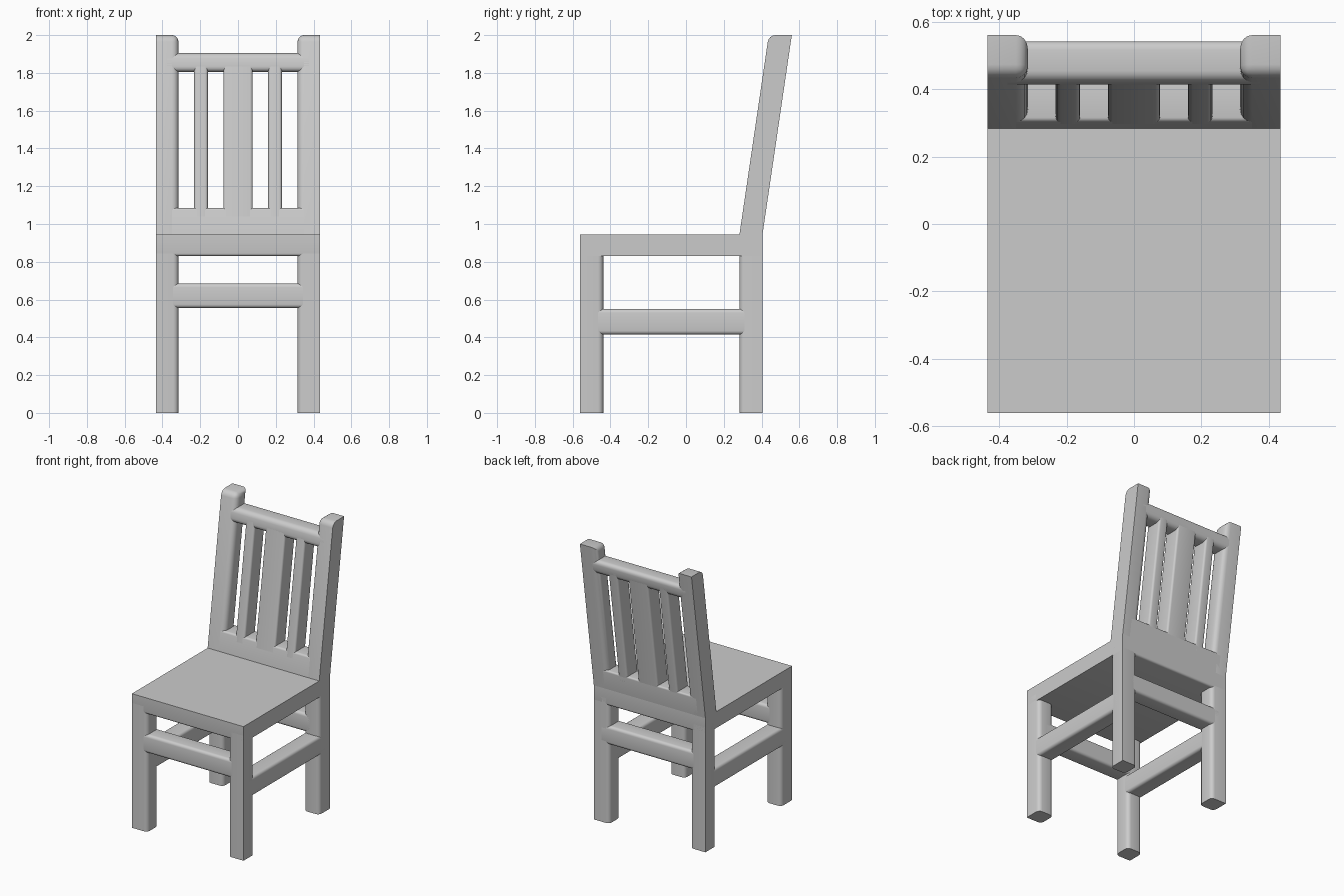
import bpy, bmesh

if "Cube" in bpy.data.objects:
    bpy.data.objects.remove(bpy.data.objects["Cube"])

W, IN = 0.435, 0.315          # outer and inner x of the legs
YF, YB, T = -0.56, 0.405, 0.122  # front, back, leg depth
SEAT = 0.945
LEAN = 0.147                  # backward slope of the backrest


def block(name, x, y, z, round_edge=None, r=0.02, mirror=False, lean=False):
    """Box from axis ranges; round_edge(midpoint, direction) picks softened edges."""
    bm = bmesh.new()
    bmesh.ops.create_cube(bm, size=1)
    for v in bm.verts:
        v.co = [a[0] if c < 0 else a[1] for a, c in zip((x, y, z), v.co)]
    if round_edge:
        picked = []
        for e in bm.edges:
            a, b = e.verts[0].co, e.verts[1].co
            d = b - a
            axis = max(range(3), key=lambda i: abs(d[i]))
            if round_edge((a + b) / 2, axis):
                picked.append(e)
        bmesh.ops.bevel(bm, geom=picked, offset=r, segments=4, profile=0.5,
                        affect='EDGES', clamp_overlap=True)
    if lean:
        for v in bm.verts:
            v.co.y += (v.co.z - SEAT) * LEAN
    me = bpy.data.meshes.new(name)
    bm.to_mesh(me)
    bm.free()
    ob = bpy.data.objects.new(name, me)
    bpy.context.collection.objects.link(ob)
    if mirror:
        ob.modifiers.new("mirror", 'MIRROR')
    bpy.ops.object.select_all(action='DESELECT')
    ob.select_set(True)
    bpy.context.view_layer.objects.active = ob
    bpy.ops.object.shade_smooth_by_angle(angle=0.6)
    return ob


# Seat: crisp top, softened underside
block("seat", (-W, W), (YF, YB), (0.83, SEAT),
      lambda m, a: m.z < 0.84 and abs(m.x) < W - 0.01 and a == 0, 0.015)

# Legs: outer corner stays square, other corners are rounded
block("front_leg", (IN, W), (YF, YF + T), (0, 0.88),
      lambda m, a: a == 2 and not (m.x > 0.4 and m.y < -0.5), 0.028, True)
block("back_leg", (IN, W), (YB - T, YB), (0, 0.88),
      lambda m, a: a == 2 and not (m.x > 0.4 and m.y > 0.35), 0.028, True)

# Stretchers under the seat
cross = (-0.375, 0.375)
block("front_stretcher", cross, (YF, YF + T), (0.555, 0.685),
      lambda m, a: a == 0, 0.02)
block("back_stretcher", cross, (YB - T, YB), (0.555, 0.685),
      lambda m, a: a == 0, 0.02)
block("side_stretcher", (IN, W), (YF + 0.06, YB - 0.06), (0.415, 0.55),
      lambda m, a: a == 1, 0.02, True)

# Backrest posts with rounded tops
back = (YB - T, YB)
block("back_post", (IN, W), back, (SEAT, 2.0),
      lambda m, a: (m.z > 1.99 and m.x < W - 0.01 and m.y < YB - 0.01)
      or (a == 2 and m.x < 0.4), 0.035, True, True)

# Backrest rails
block("lower_back_panel", cross, back, (SEAT, 1.085),
      lambda m, a: a == 0 and m.z > 1.0, 0.012, lean=True)
block("top_rail", cross, back, (1.805, 1.905),
      lambda m, a: a == 0, 0.03, lean=True)

# Slats: wide centre one, narrow mirrored pair
upright = lambda m, a: a == 2
block("centre_slat", (-0.077, 0.077), back, (1.04, 1.85), upright, 0.014, lean=True)
block("side_slat", (0.16, 0.232), back, (1.04, 1.85), upright, 0.014, True, True)
